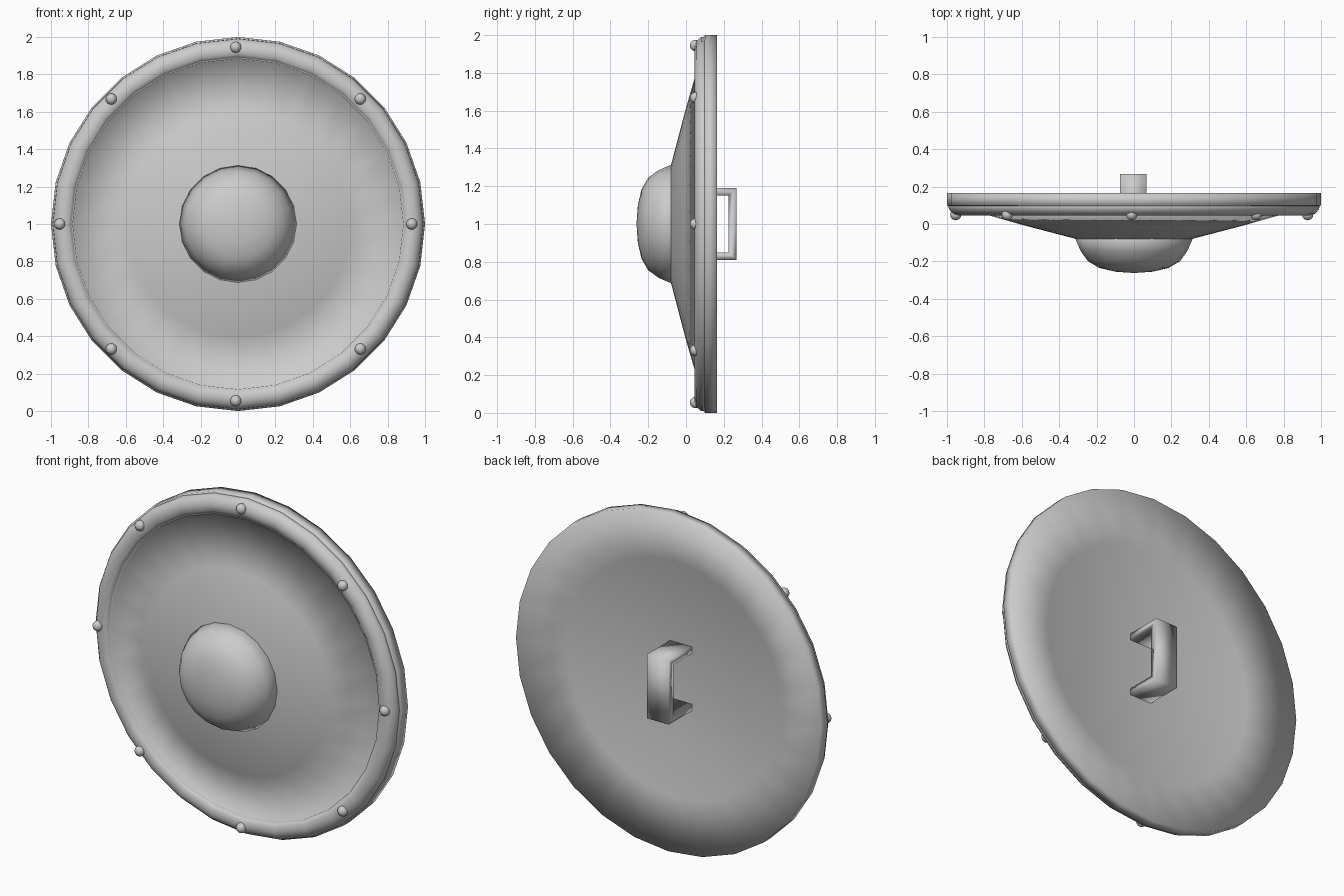
import bpy
import bmesh
from math import cos, sin, pi, tau
from mathutils import Matrix

if "Cube" in bpy.data.objects:
    bpy.data.objects.remove(bpy.data.objects["Cube"])

CENTRE_Z = 1.0

grey = bpy.data.materials.new("plain_grey")
grey.use_nodes = True
grey.diffuse_color = (0.6, 0.6, 0.6, 1)
grey.node_tree.nodes["Principled BSDF"].inputs["Base Color"].default_value = (0.6, 0.6, 0.6, 1)


def finish(name, bm):
    """Turn a bmesh into a smooth, grey object."""
    bmesh.ops.recalc_face_normals(bm, faces=bm.faces)
    for face in bm.faces:
        face.smooth = True
    mesh = bpy.data.meshes.new(name)
    bm.to_mesh(mesh)
    bm.free()
    mesh.materials.append(grey)
    obj = bpy.data.objects.new(name, mesh)
    bpy.context.collection.objects.link(obj)
    return obj


def lathe(name, profile, sides, closed=False):
    """Revolve (radius, y) points about the shield's front-to-back axis."""
    bm = bmesh.new()
    verts = [bm.verts.new((0, y, CENTRE_Z + r)) for r, y in profile]
    pairs = list(zip(verts, verts[1:]))
    if closed:
        pairs.append((verts[-1], verts[0]))
    edges = [bm.edges.new(p) for p in pairs]
    bmesh.ops.spin(bm, geom=verts + edges, cent=(0, 0, CENTRE_Z), axis=(0, 1, 0),
                   angle=tau, steps=sides, use_duplicate=False)
    bmesh.ops.remove_doubles(bm, verts=bm.verts, dist=0.0005)
    return finish(name, bm)


# Dished body: hollow back, outer edge, sloping front
lathe("shield_body", [
    (0, 0.05), (0.35, 0.055), (0.7, 0.112), (1.0, 0.165), (1.0, 0.1),
    (0.93, 0.075), (0.884, 0.06), (0.882, 0.077), (0.6, -0.004),
    (0.31, -0.08), (0, -0.08)], 28)

# Raised rounded band around the front edge
lathe("rim_band", [
    (0.993, 0.11), (0.99, 0.08), (0.97, 0.056), (0.94, 0.045),
    (0.908, 0.05), (0.886, 0.066), (0.886, 0.11)], 28, closed=True)

# Central domed boss
lathe("centre_boss", [
    (0, -0.262), (0.1, -0.255), (0.185, -0.235), (0.245, -0.2),
    (0.285, -0.145), (0.315, -0.075), (0.3, -0.06), (0, -0.06)], 20)

# Eight round studs on the rim band
for i in range(8):
    a = i * pi / 4
    bm = bmesh.new()
    place = Matrix.Translation((0.941 * sin(a) - 0.012, 0.05, CENTRE_Z + 0.945 * cos(a)))
    bmesh.ops.create_uvsphere(bm, u_segments=12, v_segments=8, radius=0.03, matrix=place)
    finish(f"rim_stud_{i + 1}", bm)

# Bracket-shaped grip, sunk into the hollow back
grip = [(0.03, 0.19), (0.268, 0.19), (0.268, -0.19), (0.03, -0.19),
        (0.03, -0.15), (0.225, -0.15), (0.225, 0.15), (0.03, 0.15)]
bm = bmesh.new()
side = bm.faces.new([bm.verts.new((-0.075, y, CENTRE_Z + z)) for y, z in grip])
wide = bmesh.ops.extrude_face_region(bm, geom=[side])["geom"]
bmesh.ops.translate(bm, vec=(0.143, 0, 0),
                    verts=[v for v in wide if isinstance(v, bmesh.types.BMVert)])
if not side.is_valid or len(bm.faces) < 10:
    bm.faces.new([v for v in bm.verts if v.co.x < 0][:8])
finish("back_grip", bm)
